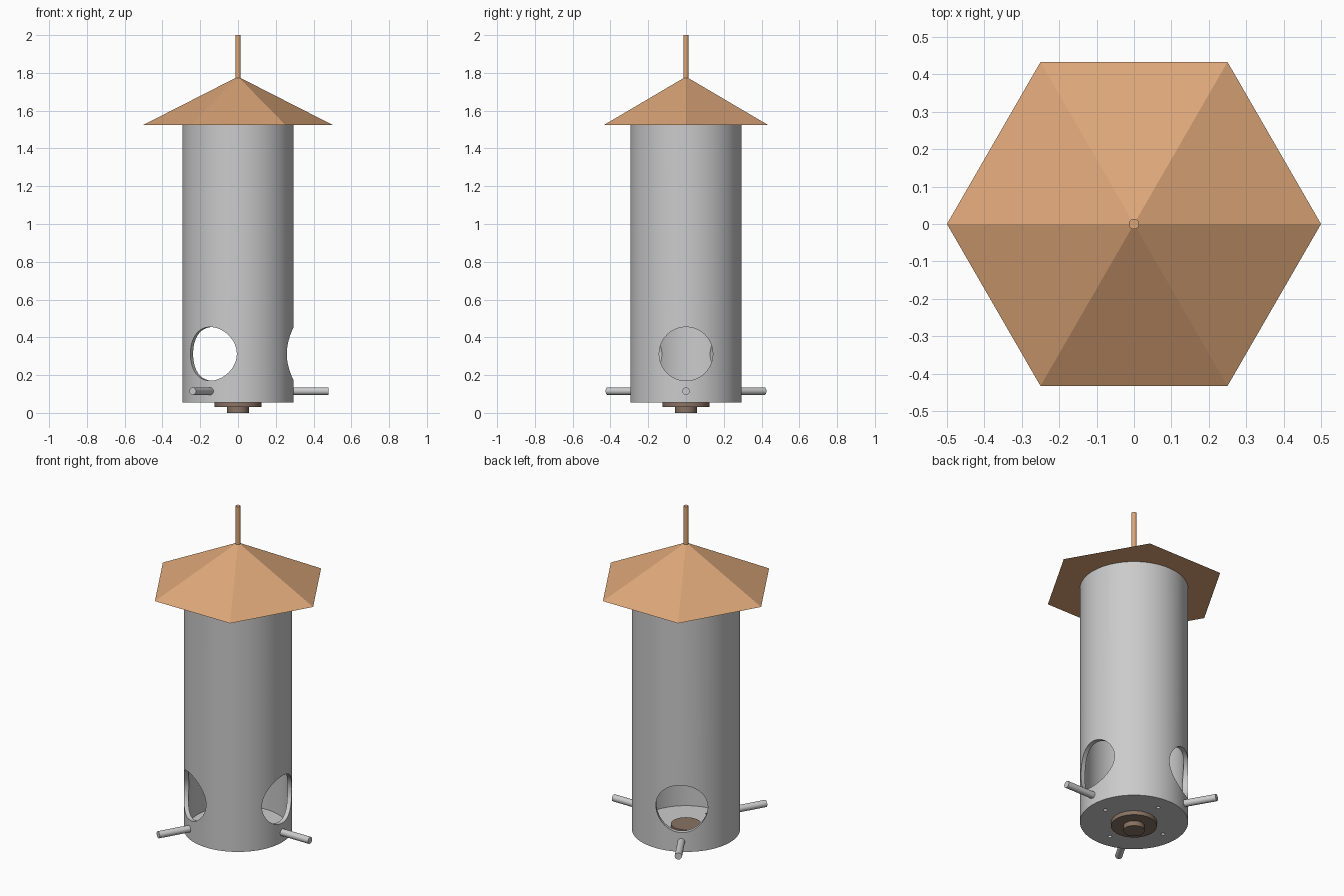
import bpy
from math import radians, cos, sin, pi

if "Cube" in bpy.data.objects:
    bpy.data.objects.remove(bpy.data.objects["Cube"])


def material(name, rgb):
    m = bpy.data.materials.new(name)
    m.diffuse_color = (*rgb, 1)
    m.use_nodes = True
    m.node_tree.nodes["Principled BSDF"].inputs["Base Color"].default_value = m.diffuse_color
    return m


def cylinder(name, r, z0, z1, sides=64, mat=None, xy=(0, 0), top=None):
    """Upright cylinder, or a cone when a top radius is given."""
    bpy.ops.mesh.primitive_cone_add(
        vertices=sides, radius1=r, radius2=r if top is None else top,
        depth=z1 - z0, location=(*xy, (z0 + z1) / 2))
    return finish(name, mat)


def spoke(name, r, start, end, z, angle, sides=32):
    """Cylinder lying flat, pointing away from the z axis."""
    mid = (start + end) / 2
    bpy.ops.mesh.primitive_cylinder_add(
        vertices=sides, radius=r, depth=end - start,
        location=(mid * cos(angle), mid * sin(angle), z),
        rotation=(0, pi / 2, angle))
    return finish(name)


def finish(name, mat=None):
    ob = bpy.context.object
    ob.name = name
    if mat:
        ob.data.materials.append(mat)
    return ob


def smooth(ob):
    bpy.ops.object.select_all(action='DESELECT')
    ob.select_set(True)
    bpy.context.view_layer.objects.active = ob
    bpy.ops.object.shade_smooth_by_angle(angle=radians(30))


def cut(ob, cutter):
    mod = ob.modifiers.new("cut", 'BOOLEAN')
    mod.operation = 'DIFFERENCE'
    mod.solver = 'EXACT'
    mod.object = cutter
    bpy.context.view_layer.objects.active = ob
    bpy.ops.object.modifier_apply(modifier=mod.name)
    bpy.data.objects.remove(cutter, do_unlink=True)


copper = material("copper", (0.72, 0.38, 0.19))
bronze = material("bronze", (0.25, 0.17, 0.125))
thirds = [radians(a) for a in (0, 120, 240)]

# seed tube: hollow cup with a thin floor
tube = cylinder("seed_tube", 0.295, 0.055, 1.525, 96)
cut(tube, cylinder("cavity", 0.27, 0.07, 1.6, 96))

# three round feeding openings
for a in thirds:
    cut(tube, spoke("opening", 0.142, 0.1, 0.5, 0.3125, a, 64))

# four drain holes in the floor
for i in range(4):
    a = i * pi / 2
    cut(tube, cylinder("drain", 0.011, 0.0, 0.12, 16,
                       xy=(0.205 * cos(a), 0.205 * sin(a))))
smooth(tube)

# perches below the openings
for i, a in enumerate(thirds):
    smooth(spoke(f"perch_{i + 1}", 0.02, 0.275, 0.48, 0.115, a))

# six-sided roof and hanging rod
cylinder("roof", 0.5, 1.525, 1.78, 6, copper, top=0).rotation_euler.z = pi / 6
roof = bpy.data.objects["roof"]
# turn the roof so that two corners lie on the x axis
corner = max((v.co for v in roof.data.vertices), key=lambda c: c.x)
roof.rotation_euler.z = 0 if abs(corner.y) < 0.01 else pi / 6
smooth(cylinder("hanging_rod", 0.014, 1.74, 2.0, 24, copper))

# floor fastener: washer, bolt head and inner nut
smooth(cylinder("washer", 0.125, 0.03, 0.055, 48, bronze))
smooth(cylinder("bolt_head", 0.058, 0.0, 0.04, 32, bronze))
smooth(cylinder("inner_nut", 0.082, 0.06, 0.088, 32, bronze))
